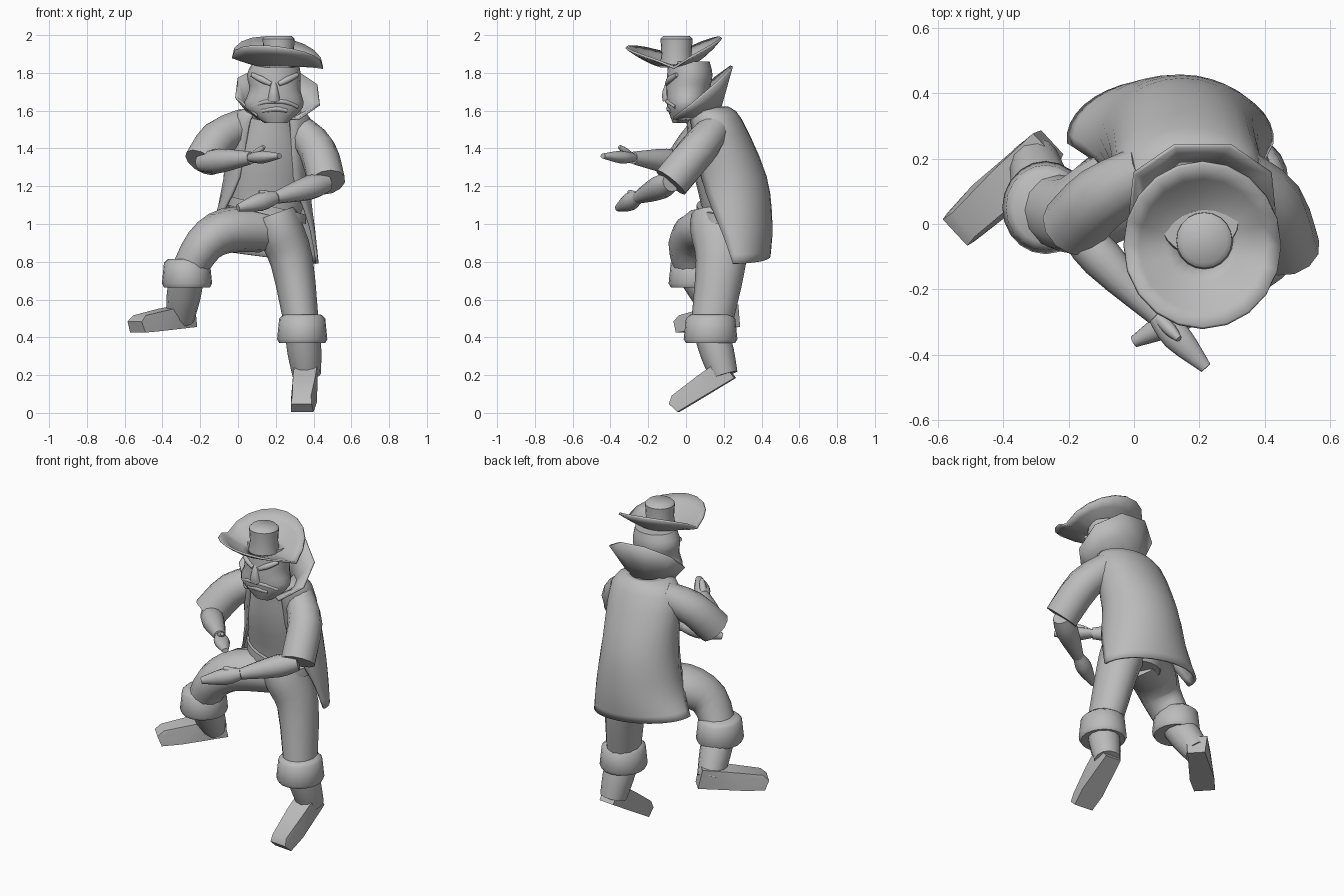
import bpy, bmesh
from math import sin, cos, pi, radians
from mathutils import Vector

if "Cube" in bpy.data.objects:
    bpy.data.objects.remove(bpy.data.objects["Cube"])

UP = Vector((0, 0, 1))
BACK = Vector((0, 1, 0))
SHADE = (0.5, 0.5, 0.5, 1)
grey = bpy.data.materials.new("plain_grey")
grey.use_nodes = True
grey.diffuse_color = SHADE
grey.node_tree.nodes["Principled BSDF"].inputs["Base Color"].default_value = SHADE
parts = []


def finish(name, bm, thickness=0):
    bmesh.ops.recalc_face_normals(bm, faces=bm.faces)
    mesh = bpy.data.meshes.new(name)
    bm.to_mesh(mesh)
    bm.free()
    mesh.materials.append(grey)
    part = bpy.data.objects.new(name, mesh)
    bpy.context.collection.objects.link(part)
    if thickness:
        modifier = part.modifiers.new("thickness", "SOLIDIFY")
        modifier.thickness = thickness
        modifier.offset = 0
    parts.append(part)


def smooth(keys, steps=3):
    """Flowing in-between values through a few key tuples."""
    keys = [Vector(key) for key in keys]
    last = len(keys) - 1
    result = []
    for i in range(last):
        start, end = keys[i], keys[i + 1]
        leave = (end - keys[max(i - 1, 0)]) / 2
        arrive = (keys[min(i + 2, last)] - start) / 2
        for step in range(steps):
            t = step / steps
            ease = t * t * (3 - 2 * t)
            result.append(start.lerp(end, ease) + leave * t * (1 - t) ** 2
                          - arrive * t * t * (1 - t))
    return result + [keys[last]]


def loft(name, rings, closed=True, caps=True, thickness=0):
    bm = bmesh.new()
    rows = [[bm.verts.new(point) for point in ring] for ring in rings]
    count = len(rows[0])
    for low, high in zip(rows, rows[1:]):
        for i in range(count if closed else count - 1):
            j = (i + 1) % count
            bm.faces.new((low[i], low[j], high[j], high[i]))
    if closed and caps:
        bm.faces.new(rows[0])
        bm.faces.new(rows[-1])
    finish(name, bm, thickness)


def arc(cx, cy, z, rx, ry, span=180, rise=0, lean=0, count=20):
    """Level ring around the back, reaching span degrees to both sides."""
    angles = [radians(span) * (2 * k / count - 1) for k in range(count + 1)]
    return [(cx + rx * sin(a), cy + ry * cos(a), z + rise * cos(a) + lean * sin(a)) for a in angles]


def oval(*shape, lean=0):
    return arc(*shape, lean=lean)[:-1]


def tube(name, keys, across=UP, flat=1, sides=12):
    """Limb through keys of position and radius."""
    path = smooth(keys)
    centres = [Vector(key[:3]) for key in path]
    rings = []
    for i, centre in enumerate(centres):
        ahead = centres[min(i + 1, len(path) - 1)] - centres[max(i - 1, 0)]
        u = across.cross(ahead).normalized() * path[i][3]
        v = ahead.normalized().cross(u) * flat
        angles = [2 * pi * k / sides for k in range(sides)]
        rings.append([centre + u * cos(a) + v * sin(a) for a in angles])
    loft(name, rings)


# Torso, belt and open coat; the hem hangs lower on the left
loft("shirt_and_hips", [oval(*key) for key in smooth([
    (.12, .2, .88, .12, .1), (.15, .22, 1.1, .2, .14), (.16, .18, 1.35, .2, .16),
    (.18, .1, 1.58, .12, .1), (.19, .06, 1.68, .08, .08)])])
loft("belt", [oval(.15, .21, z, .21, .155, lean=-.05) for z in (1.05, 1.1)])
loft("coat", [arc(*key[:6], lean=key[6]) for key in smooth([
    (.18, .12, 1.615, .1, .1, 150, 0), (.17, .15, 1.55, .21, .14, 150, 0),
    (.15, .23, 1.25, .22, .19, 140, 0), (.14, .25, 1, .26, .2, 110, -.02),
    (.11, .26, .83, .31, .18, 94, -.04)])], closed=False, thickness=.015)

# Collar, flared, faceted and high at the back
loft("collar", [arc(.19 + t / 50, .08, 1.57 + t / 8, .12 + t / 9, .1 + t / 14, 150,
                    .02 + t / 8, -t / 50, count=7)
                for t in (0, .5, 1)], closed=False, thickness=.012)

# Head and face
loft("head", [oval(*key) for key in smooth([
    (.2, -.03, 1.535, .06, .04), (.19, 0, 1.62, .155, .1),
    (.195, .01, 1.71, .135, .115), (.19, .02, 1.79, .142, .12), (.2, .015, 1.86, .12, .11)])])
tube("nose", [(.19, -.08, 1.78, .01), (.19, -.1, 1.7, .025), (.19, -.09, 1.66, .035)], BACK)
tube("lower_lip", [(.13, -.08, 1.6, .01), (.2, -.09, 1.61, .015), (.26, -.08, 1.6, .01)])
for side, label in ((1, "left"), (-1, "right")):
    def beside(offset, y, z, radius):
        return .195 + side * offset, y, z, radius
    tube(label + "_brow", [beside(.02, -.1, 1.74, .012), beside(.07, -.085, 1.765, .018),
                           beside(.12, -.05, 1.79, .012)], sides=8)
    tube(label + "_moustache", [beside(0, -.1, 1.65, .012), beside(.06, -.09, 1.645, .012),
                                beside(.12, -.055, 1.62, .01)], sides=8)

# Hat with the front and back of the brim turned up
brim = []
for step in range(5):
    t = step / 4
    ring = []
    for x, y, z in oval(.21, -.065, 1.835, .07 + .17 * t, .07 + .183 * t):
        to_left, to_back = (x - .21) / .24, (y + .065) / .25
        lift = .02 + .105 * abs(to_back) ** .8 + to_back / 40 - to_left / 35
        ring.append((x, y, z + lift * t))
    brim.append(ring)
loft("hat_brim", brim, caps=False, thickness=.012)
loft("hat_crown", [oval(.215, -.05, z, r, r) for z, r in (
    (1.83, .09), (1.9, .08), (1.98, .085), (1.995, .07))])


# Arms
def arm(label, shoulder, upper, elbow, wrist, tip, flat):
    shoulder, upper, elbow, wrist, tip = map(Vector, (shoulder, upper, elbow, wrist, tip))
    tube(label + "_sleeve", [(*shoulder, .085), (*upper, .1), (*elbow, .1)])
    tube(label + "_forearm", [(*elbow, .05), (*elbow.lerp(wrist, .35), .065), (*wrist, .033)])
    tube(label + "_hand", [(*wrist, .03), (*wrist.lerp(tip, .4), .045), (*tip, .018)], flat=flat)
    thumb = wrist.lerp(tip, .45) + UP * .055
    tube(label + "_thumb", [(*wrist, .02), (*wrist.lerp(thumb, .6), .02), (*thumb, .01)], sides=8)


arm("right", (.04, .16, 1.53), (-.1, .08, 1.455), (-.19, -.01, 1.325),
    (.07, -.28, 1.35), (.22, -.44, 1.36), .75)
arm("left", (.32, .15, 1.5), (.42, .06, 1.39), (.47, -.08, 1.22),
    (.2, -.255, 1.14), (0, -.36, 1.085), 1.1)


# Legs, cuffs and boots
def leg(label, thigh, cuff, heel, toe):
    cuff, heel, toe = map(Vector, (cuff, heel, toe))
    tube(label + "_leg", [*thigh, (*cuff, .09)], BACK, flat=1.18)
    loft(label + "_cuff", [oval(cuff.x, cuff.y, cuff.z + height, r, r * 1.07) for height, r in
                           ((.08, .1), (.06, .122), (-.05, .133), (-.07, .122))])
    along = toe - heel
    ankle = heel + along * .2 + UP * .05
    tube(label + "_boot_shaft", [(*cuff, .092), (*cuff.lerp(ankle, .5), .09), (*ankle, .075)], BACK)
    # Foot as a wedge, widest at the ball
    across = along.cross(UP).normalized()
    rise = across.cross(along).normalized()
    bm = bmesh.new()
    for reach, height, half in ((0, 0, .05), (.7, 0, .07), (1, 0, .06), (1.05, .06, .055),
                                (.95, .09, .05), (.45, .11, .06), (.04, .12, .06)):
        for side in (-half, half):
            bm.verts.new(heel + along * reach + rise * height + across * side)
    bmesh.ops.convex_hull(bm, input=bm.verts)
    finish(label + "_foot", bm)


leg("left", [(.19, .17, 1.05, .12), (.22, .17, .97, .125), (.285, .185, .8, .113)],
    (.34, .13, .44), (.37, .26, .185), (.34, -.04, .005))
leg("right", [(.12, .18, .97, .12), (-.06, .09, .965, .12), (-.18, .03, .89, .105)],
    (-.27, .05, .735), (-.25, .25, .455), (-.53, -.01, .425))

# Smooth shading with crisp hems
bpy.ops.object.select_all(action="DESELECT")
for part in parts:
    part.select_set(True)
bpy.context.view_layer.objects.active = parts[0]
bpy.ops.object.shade_smooth_by_angle(angle=radians(48))
